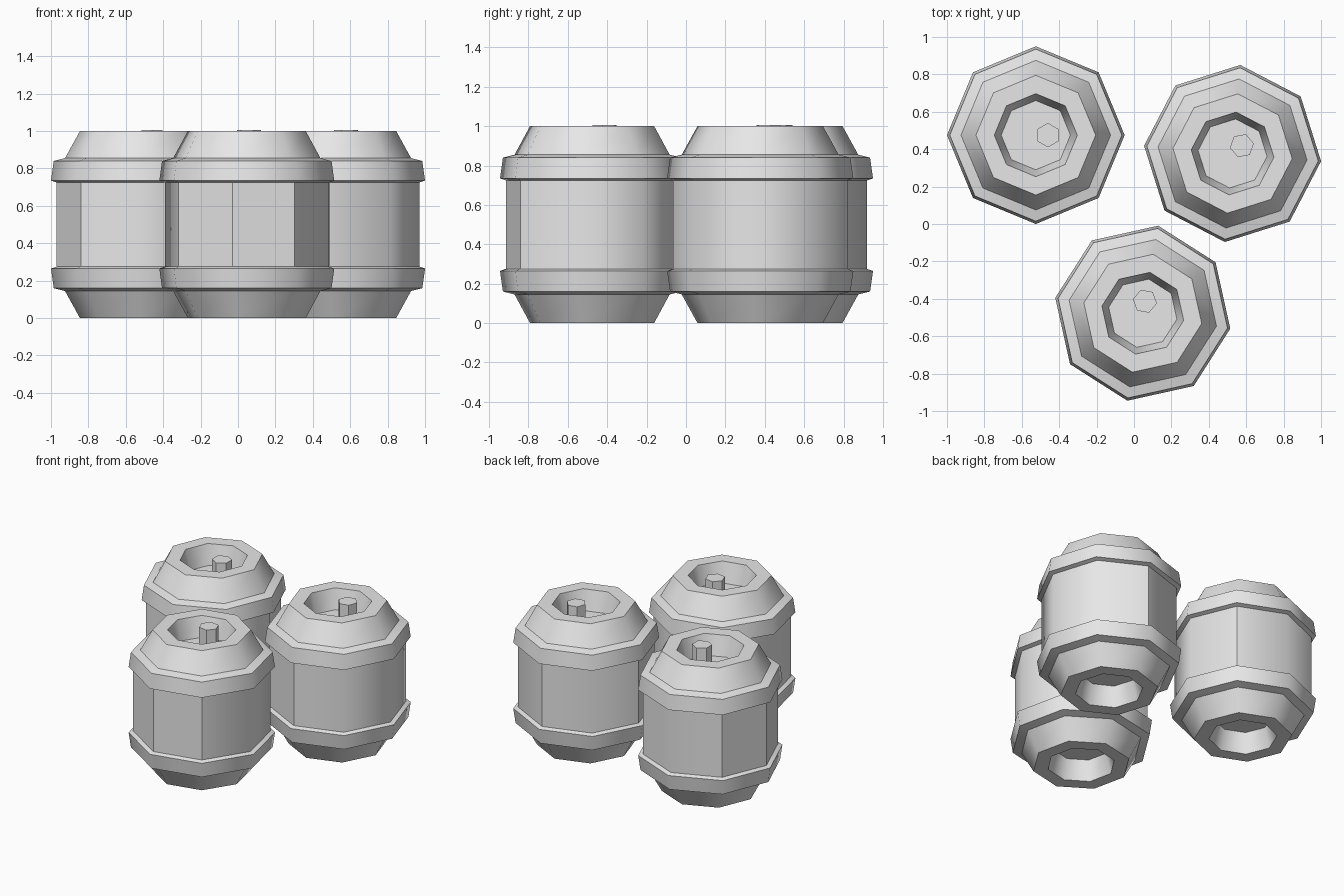
import bpy, bmesh
from math import cos, sin, radians, tau

cube = bpy.data.objects.get("Cube")
if cube:
    bpy.data.objects.remove(cube)

grey = bpy.data.materials.new("plain_grey")
grey.use_nodes = True
colour = (0.8, 0.8, 0.8, 1)
grey.diffuse_color = colour
grey.node_tree.nodes["Principled BSDF"].inputs["Base Color"].default_value = colour


def lathe(name, profile, sides, start=0.0, sharp_sides=None):
    """Spin (radius, z) points into a closed solid with crisp rims.
    Upright edges listed in sharp_sides are crisp too (None means all)."""
    bm = bmesh.new()
    rings = []
    for r, z in profile:
        angles = [start + tau * i / sides for i in range(sides)]
        rings.append([bm.verts.new((r * cos(a), r * sin(a), z)) for a in angles])
    for low, high in zip(rings, rings[1:]):
        for i in range(sides):
            j = (i + 1) % sides
            bm.faces.new((low[i], low[j], high[j], high[i]))
    bm.faces.new(rings[0][::-1])
    bm.faces.new(rings[-1])
    for f in bm.faces:
        f.smooth = True
    for ring in rings:
        for i in range(sides):
            bm.edges.get((ring[i - 1], ring[i])).smooth = False
    for low, high, (r0, z0), (r1, z1) in zip(rings, rings[1:], profile, profile[1:]):
        if r0 == r1:
            for i in range(sides):
                if sharp_sides is None or i in sharp_sides:
                    bm.edges.get((low[i], high[i])).smooth = False
    bmesh.ops.recalc_face_normals(bm, faces=bm.faces)
    mesh = bpy.data.meshes.new(name)
    bm.to_mesh(mesh)
    bm.free()
    mesh.materials.append(grey)
    return mesh


# Keg shell: upper half from body wall to recessed lid, mirrored about mid height
upper = [(0.445, 0.725), (0.475, 0.735), (0.46, 0.84), (0.40, 0.855),
         (0.32, 1.0), (0.222, 1.0), (0.185, 0.86)]
lower = [(r, 1 - z) for r, z in reversed(upper)]
keg_mesh = lathe("keg", lower + upper, 8, sharp_sides=(1, 3, 4, 5))

# Hexagonal valve standing on the recessed lid
valve_mesh = lathe("valve", [(0.065, 0.855), (0.065, 1.005)], 6, radians(30))

# Three kegs, each turned a little further
places = {"left_rear": (-0.525, 0.475, 0),
          "right_rear": (0.527, 0.377, 40),
          "front": (0.047, -0.477, 80)}
for label, (x, y, turn) in places.items():
    keg = bpy.data.objects.new(label + "_keg", keg_mesh)
    keg.location = (x, y, 0)
    keg.rotation_euler.z = radians(turn)
    bpy.context.collection.objects.link(keg)
    valve = bpy.data.objects.new(label + "_valve", valve_mesh)
    valve.parent = keg
    valve.location.x = 0.065
    bpy.context.collection.objects.link(valve)
